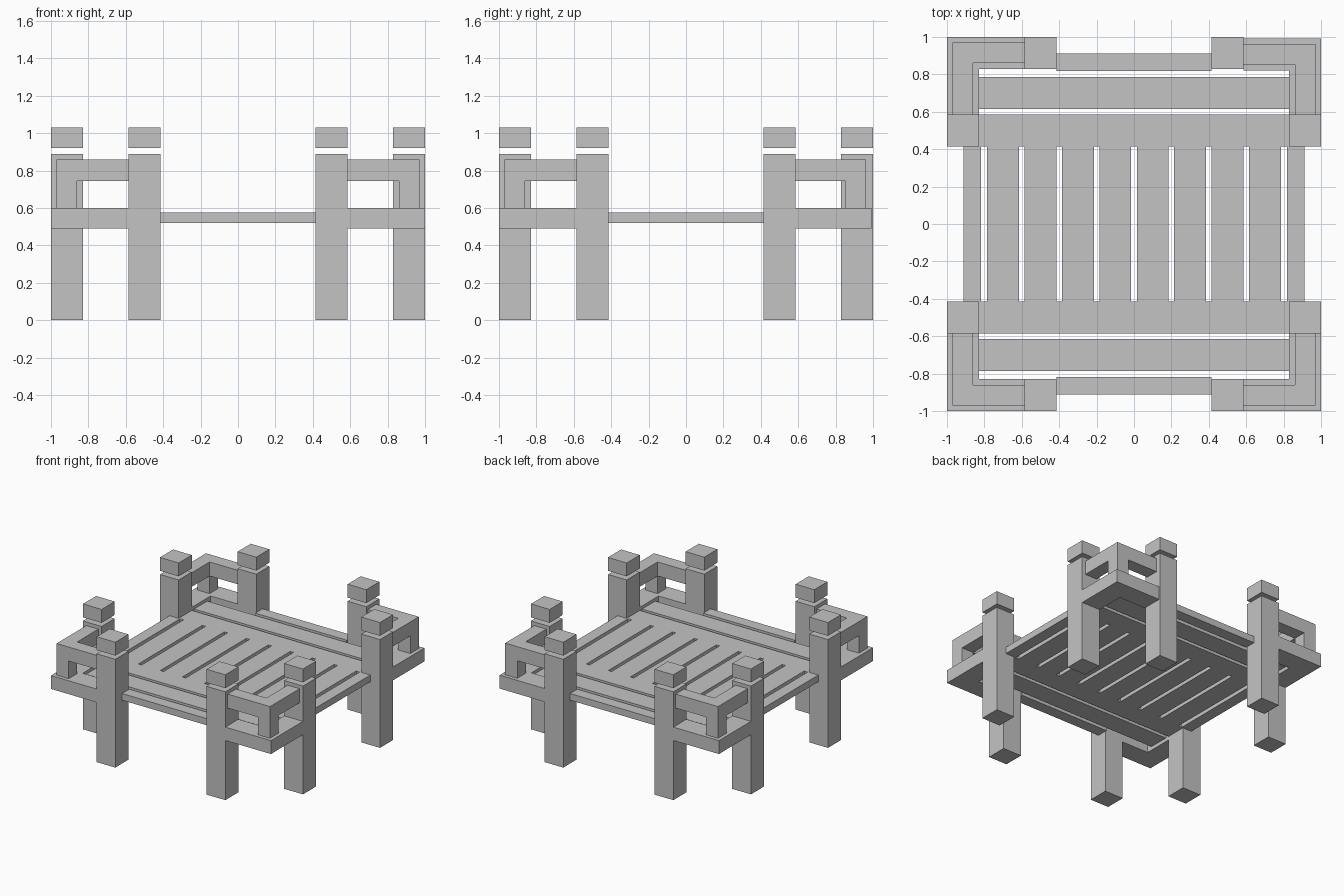
import bpy

if "Cube" in bpy.data.objects:
    bpy.data.objects.remove(bpy.data.objects["Cube"], do_unlink=True)

GREY = (0.55, 0.55, 0.55, 1.0)
stone = bpy.data.materials.new("plain_grey")
stone.use_nodes = True
stone.diffuse_color = GREY
stone.node_tree.nodes["Principled BSDF"].inputs["Base Color"].default_value = GREY


def box(name, x, y, z):
    """Box spanning the (low, high) ranges on each axis."""
    verts = [(a, b, c) for c in z for a, b in
             ((x[0], y[0]), (x[1], y[0]), (x[1], y[1]), (x[0], y[1]))]
    faces = [(3, 2, 1, 0), (4, 5, 6, 7)]
    faces += [(i, (i + 1) % 4, (i + 1) % 4 + 4, i + 4) for i in range(4)]
    return finish(name, verts, faces)


def finish(name, verts, faces):
    mesh = bpy.data.meshes.new(name)
    mesh.from_pydata(verts, [], faces)
    mesh.materials.append(stone)
    obj = bpy.data.objects.new(name, mesh)
    bpy.context.collection.objects.link(obj)
    return obj


def span(a, b, sign):
    return tuple(sorted((a * sign, b * sign)))


def corner_rail(name, sx, sy, inner, outer, end, z, shift):
    """L-shaped rail that turns round one corner of the platform."""
    plan = [(outer, outer), (end, outer), (end, inner),
            (inner, inner), (inner, end), (outer, end)]
    if sx * sy < 0:
        plan.reverse()
    verts = [(a * sx, b * sy + shift, h) for h in z for a, b in plan]
    n = len(plan)
    faces = [tuple(reversed(range(n))), tuple(range(n, 2 * n))]
    faces += [(i, (i + 1) % n, (i + 1) % n + n, i + n) for i in range(n)]
    return finish(name, verts, faces)


POST_IN, POST_OUT = 0.415, 0.585
EDGE_IN, EDGE_OUT = 0.83, 1.0
DECK = (0.52, 0.575)

# Corner groups: two capped posts, lower frame, handrail and its upright
for sx, side in ((1, "left"), (-1, "right")):
    for sy, end in ((-1, "front"), (1, "back")):
        tag = f"{end}_{side}"
        near, far = (POST_IN, POST_OUT), (EDGE_IN, EDGE_OUT)
        for kind, px, py in (("end", near, far), ("side", far, near)):
            xs, ys = span(*px, sx), span(*py, sy)
            box(f"{kind}_post_{tag}", xs, ys, (0, 0.89))
            box(f"{kind}_post_cap_{tag}", xs, ys, (0.92, 1.03))
        shift = -0.008 if (sx, sy) == (1, 1) else 0
        corner_rail(f"corner_frame_{tag}", sx, sy, EDGE_IN, EDGE_OUT,
                    POST_OUT, (0.49, 0.6), shift)
        corner_rail(f"handrail_{tag}", sx, sy, 0.86, 0.97,
                    POST_OUT, (0.745, 0.86), shift)
        low, high = span(0.86, 0.97, sy)
        box(f"handrail_upright_{tag}", span(0.86, 0.97, sx),
            (low + shift, high + shift), (0.6, 0.745))

# Cross planks at the front and back of the deck
for sy, end in ((-1, "front"), (1, "back")):
    box(f"cross_plank_{end}", (-EDGE_IN, EDGE_IN), span(POST_IN, POST_OUT, sy), DECK)
    box(f"outer_plank_{end}", (-EDGE_IN, EDGE_IN), span(0.615, 0.785, sy), DECK)
    box(f"edge_plank_{end}", (-POST_IN, POST_IN), span(0.817, 0.912, sy), DECK)

# Long planks through the middle of the deck, with narrow ones at the sides
for i in range(8):
    cx = -0.7 + 0.2 * i
    box(f"deck_plank_{i + 1}", (cx - 0.085, cx + 0.085), (-POST_IN, POST_IN), DECK)
for sx, side in ((1, "left"), (-1, "right")):
    box(f"edge_plank_{side}", span(0.817, 0.912, sx), (-POST_IN, POST_IN), DECK)
